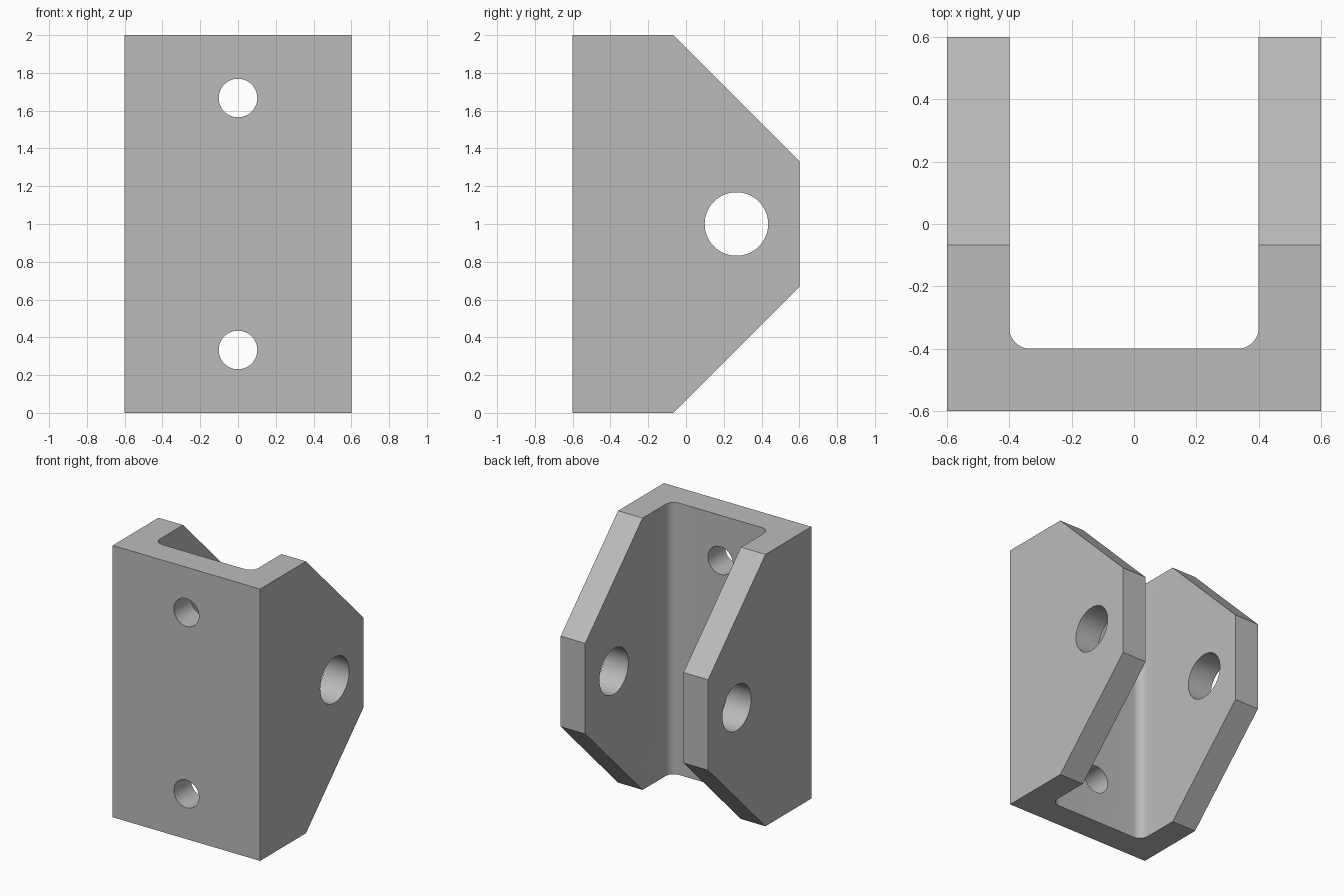
import bpy
import bmesh
from math import sin, cos, pi, radians
from mathutils import Vector

cube = bpy.data.objects.get("Cube")
if cube:
    bpy.data.objects.remove(cube, do_unlink=True)

HALF, INNER, HEIGHT = 0.6, 0.4, 2.0
FILLET = 0.067


def prism(name, points, extrude):
    """Extrude a closed outline of 3D points along a vector."""
    bm = bmesh.new()
    face = bm.faces.new([bm.verts.new(p) for p in points])
    result = bmesh.ops.extrude_face_region(bm, geom=[face], use_keep_orig=True)
    moved = [v for v in result["geom"] if isinstance(v, bmesh.types.BMVert)]
    bmesh.ops.translate(bm, verts=moved, vec=Vector(extrude))
    bmesh.ops.recalc_face_normals(bm, faces=bm.faces)
    mesh = bpy.data.meshes.new(name)
    bm.to_mesh(mesh)
    bm.free()
    obj = bpy.data.objects.new(name, mesh)
    bpy.context.collection.objects.link(obj)
    return obj


def cut(target, tool, operation):
    """Apply a boolean and remove the tool."""
    tool.hide_render = True
    mod = target.modifiers.new(tool.name, "BOOLEAN")
    mod.operation, mod.solver, mod.object = operation, "EXACT", tool
    bpy.context.view_layer.objects.active = target
    bpy.ops.object.modifier_apply(modifier=mod.name)
    bpy.data.objects.remove(tool, do_unlink=True)


def circle(radius, steps=64):
    return [(radius * cos(2 * pi * i / steps), radius * sin(2 * pi * i / steps))
            for i in range(steps)]


# U-shaped channel with rounded inner corners
centre = INNER - FILLET
arc = [(centre + FILLET * cos(a), -centre - FILLET * sin(a))
       for a in (pi / 2 * i / 12 for i in range(13))]
half = [(HALF, -HALF), (HALF, HALF), (INNER, HALF)] + arc
outline = half + [(-x, y) for x, y in reversed(half)]
bracket = prism("clevis_bracket", [(x, y, 0) for x, y in outline], (0, 0, HEIGHT))

# Sloped ends of the two side plates
side = [(-0.8, -0.2), (-0.267, -0.2), (HALF, 0.667),
        (HALF, 1.333), (-0.067, HEIGHT), (-0.8, HEIGHT)]
side = [(-0.8, -0.1), (-0.167, -0.1), (0.7, 0.767),
        (0.7, 1.233), (-0.167, 2.1), (-0.8, 2.1)]
cut(bracket, prism("side_outline", [(-1, y, z) for y, z in side], (2, 0, 0)), "INTERSECT")

# Pin hole through both side plates
cut(bracket, prism("pin_hole", [(-1, 0.267 + u, 1 + v) for u, v in circle(0.168)],
                   (2, 0, 0)), "DIFFERENCE")

# Two mounting holes through the front plate
for z in (0.333, 1.667):
    cut(bracket, prism("mounting_hole", [(u, -1, z + v) for u, v in circle(0.102)],
                       (0, 0.9, 0)), "DIFFERENCE")

# Plain grey metal
grey = bpy.data.materials.new("grey_metal")
grey.use_nodes = True
colour = (0.5, 0.5, 0.5, 1)
grey.diffuse_color = colour
grey.node_tree.nodes["Principled BSDF"].inputs["Base Color"].default_value = colour
bracket.data.materials.clear()
bracket.data.materials.append(grey)

bpy.ops.object.select_all(action="DESELECT")
bracket.select_set(True)
bpy.context.view_layer.objects.active = bracket
bpy.ops.object.shade_smooth_by_angle(angle=radians(30))
